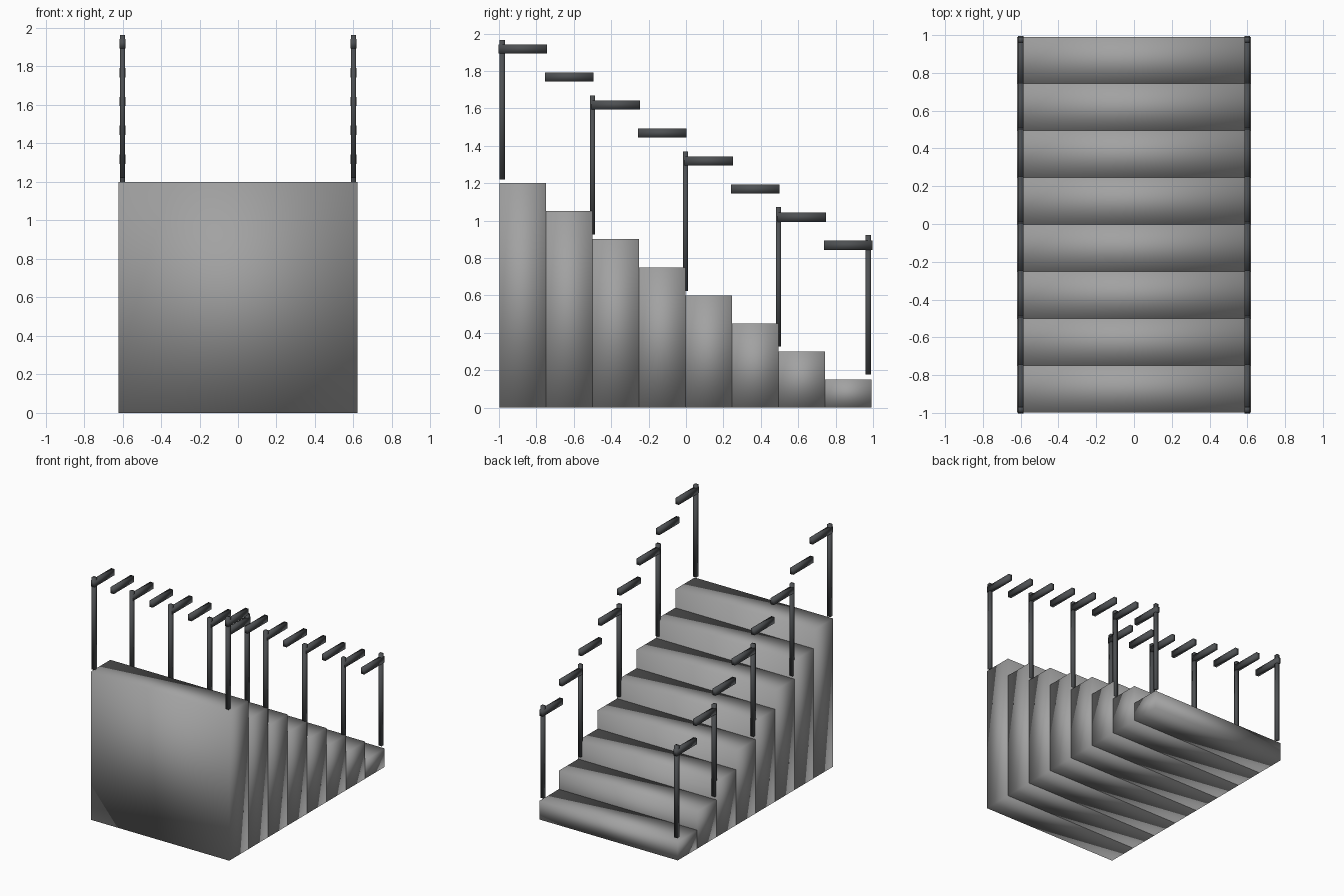
import bpy

if "Cube" in bpy.data.objects:
    bpy.data.objects.remove(bpy.data.objects["Cube"], do_unlink=True)


def make_material(name, rgb):
    mat = bpy.data.materials.new(name)
    mat.use_nodes = True
    mat.diffuse_color = (*rgb, 1)
    mat.node_tree.nodes["Principled BSDF"].inputs["Base Color"].default_value = (*rgb, 1)
    return mat


def box(name, center, size, mat):
    """Box with softly shaded faces."""
    bpy.ops.mesh.primitive_cube_add(size=1, location=center)
    obj = bpy.context.object
    obj.name = name
    obj.scale = size
    bpy.ops.object.transform_apply(location=False, rotation=False, scale=True)
    bpy.ops.object.shade_smooth()
    obj.data.materials.append(mat)
    return obj


concrete = make_material("grey concrete", (0.36, 0.36, 0.36))
metal = make_material("dark metal", (0.075, 0.08, 0.085))

STEPS = 8
DEPTH = 0.2485
RISE = 0.15
WIDTH = 1.24
BACK = -0.997          # y of the tallest step's outer face
RAIL_X = 0.6

# Solid steps, tallest at the front, each standing on the ground
for i in range(STEPS):
    height = RISE * (STEPS - i)
    y = BACK + DEPTH * (i + 0.5)
    box(f"step_{i + 1}", (0, y, height / 2), (WIDTH, DEPTH, height), concrete)

for side, x in (("left", RAIL_X), ("right", -RAIL_X)):
    # Level handrail piece above every step
    for i in range(STEPS):
        y = BACK + DEPTH * (i + 0.5)
        z = RISE * (STEPS - i) + 0.718
        box(f"{side}_handrail_{i + 1}", (x, y, z), (0.03, 0.259, 0.049), metal)

    # Posts at both ends and at every second step
    posts = ((-0.983, 1.22), (-0.5, 0.925), (-0.003, 0.625), (0.494, 0.328), (0.974, 0.177))
    for i, (y, bottom) in enumerate(posts):
        box(f"{side}_post_{i + 1}", (x, y, bottom + 0.372), (0.028, 0.028, 0.745), metal)
